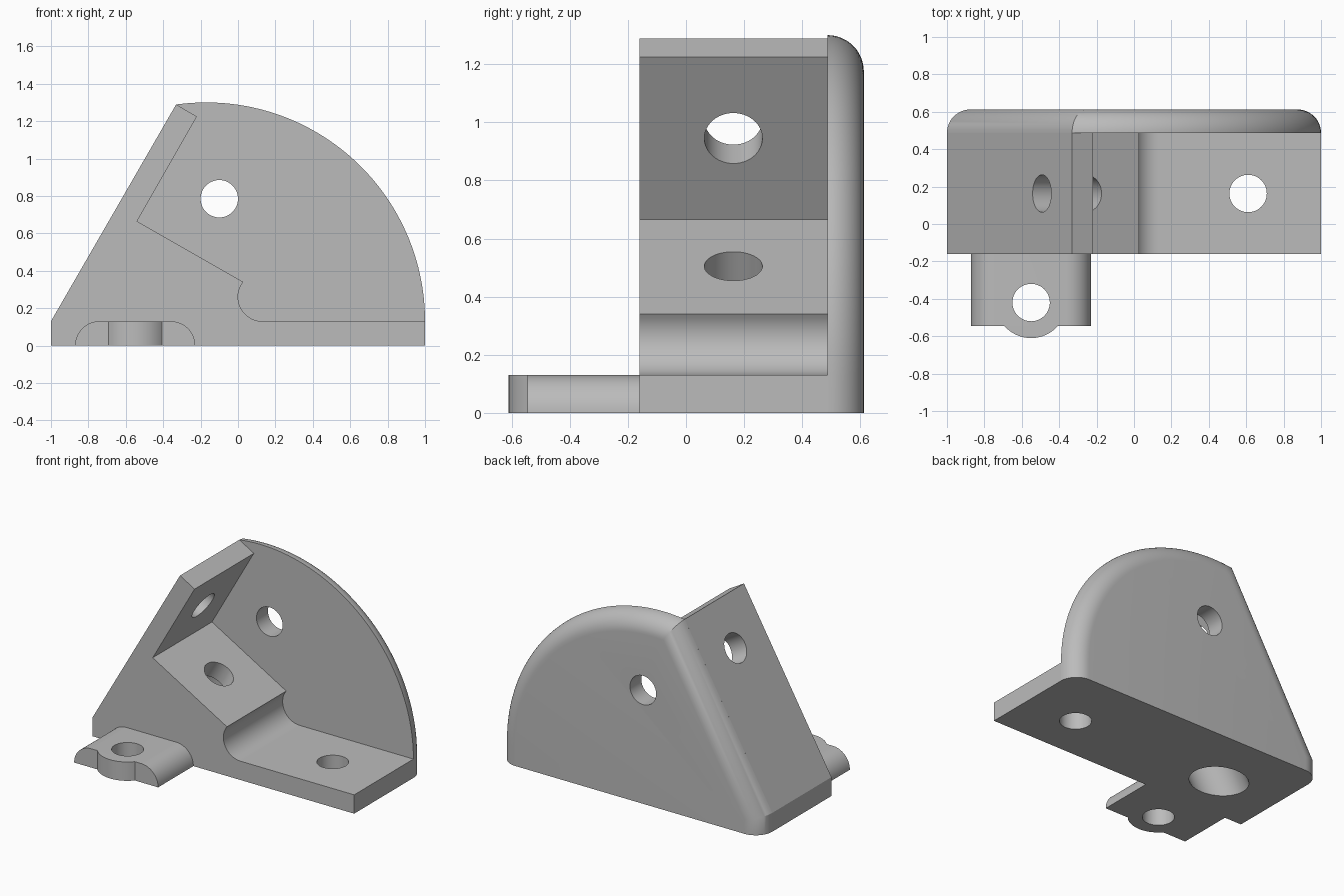
import bpy, bmesh
from math import sin, cos, acos, radians, pi, sqrt
from mathutils import Vector

if "Cube" in bpy.data.objects:
    bpy.data.objects.remove(bpy.data.objects["Cube"])

FRONT, WALL, BACK = -0.16, 0.487, 0.612   # depths of block front, plate front, plate back
THICK, HOLE_R, MID_Y = 0.13, 0.1, 0.163
LEAN = Vector((-cos(pi / 6), 0, 0.5))     # outward direction of the leaning wall
SEAT = Vector((0.5, 0, cos(pi / 6)))      # outward direction of the sloped seat

grey = bpy.data.materials.new("light_grey")
grey.use_nodes = True
colour = (0.5, 0.5, 0.5, 1)
grey.diffuse_color = colour
grey.node_tree.nodes["Principled BSDF"].inputs["Base Color"].default_value = colour


def loft(name, rings):
    """Closed solid through matching rings of points."""
    bm = bmesh.new()
    loops = [[bm.verts.new(p) for p in ring] for ring in rings]
    bm.faces.new(loops[0])
    bm.faces.new(loops[-1])
    n = len(loops[0])
    for a, b in zip(loops, loops[1:]):
        for i in range(n):
            j = (i + 1) % n
            bm.faces.new((a[i], a[j], b[j], b[i]))
    bmesh.ops.recalc_face_normals(bm, faces=bm.faces)
    mesh = bpy.data.meshes.new(name)
    bm.to_mesh(mesh)
    bm.free()
    mesh.materials.append(grey)
    ob = bpy.data.objects.new(name, mesh)
    bpy.context.collection.objects.link(ob)
    return ob


def prism(name, profile, y0, y1):
    return loft(name, [[(x, y, z) for x, z in profile] for y in (y0, y1)])


def arc(cx, cz, r, start, end, steps):
    angles = [radians(start + (end - start) * i / steps) for i in range(steps + 1)]
    return [(cx + r * cos(a), cz + r * sin(a)) for a in angles]


def select(ob):
    bpy.ops.object.select_all(action='DESELECT')
    ob.select_set(True)
    bpy.context.view_layer.objects.active = ob


def drill(ob, start, direction, length, radius):
    """Cut a round hole from start along direction."""
    d = Vector(direction).normalized()
    bpy.ops.mesh.primitive_cylinder_add(
        vertices=48, radius=radius, depth=length, location=Vector(start) + d * length / 2,
        rotation=d.to_track_quat('Z', 'Y').to_euler())
    cutter = bpy.context.object
    cutter.hide_render = True
    cutter.data.materials.append(grey)
    select(ob)
    mod = ob.modifiers.new("hole", 'BOOLEAN')
    mod.operation, mod.solver, mod.object = 'DIFFERENCE', 'EXACT', cutter
    bpy.ops.object.modifier_apply(modifier=mod.name)
    bpy.data.objects.remove(cutter)


def smooth(ob):
    select(ob)
    bpy.ops.object.shade_smooth_by_angle(angle=radians(25))


# Back plate: quarter-round outline, rear rim rounded everywhere but the bottom
CX, ARC_R = -0.17, 1.17
REACH = (CX + 1) * cos(pi / 6)


def plate_ring(inset, y):
    r, reach = ARC_R - inset, REACH - inset
    left = inset - 1
    corner_z = THICK + 2 * (reach + cos(pi / 6) * (left - CX))
    end = 150 - acos(reach / r) * 180 / pi
    outline = [(left, 0), (1 - inset, 0)] + arc(CX, THICK, r, 0, end, 48) + [(left, corner_z)]
    return [(x, y, z) for x, z in outline]


rim = BACK - WALL
steps = 12
turns = [pi / 2 * i / steps for i in range(steps + 1)]
back_plate = loft("back_plate", [plate_ring(rim * (1 - cos(t)), WALL + rim * sin(t)) for t in turns])
drill(back_plate, (-0.1, 0.2, 0.785), (0, 1, 0), 0.8, HOLE_R)
smooth(back_plate)

# Front block: base flange, rounded inner corner, sloped seat and leaning wall
profile = [(-1, 0), (1, 0), (1, THICK)]
profile += arc(0.13, 0.26, 0.13, 270, 142, 16)
profile += [(-0.54, 0.665), (-0.22, 1.225), (-0.331, 1.289), (-1, THICK)]
front_block = prism("front_block", profile, FRONT, WALL)
seat_hole = Vector((-0.26, MID_Y, 0.505))
drill(front_block, (0.61, MID_Y, -0.1), (0, 0, 1), 0.4, HOLE_R)
drill(front_block, Vector((-0.38, MID_Y, 0.945)) - LEAN * 0.1, LEAN, 0.4, HOLE_R)
drill(front_block, seat_hole - SEAT * THICK, -SEAT, 0.8, 0.17)
drill(front_block, seat_hole + SEAT * 0.1, -SEAT, 0.4, HOLE_R)
smooth(front_block)

# Foot tab: rounded top edges, with a round boss on its front end
TAB_X, TAB_Y, TAB_FRONT, BOSS_R, ROUND = -0.55, -0.42, -0.545, 0.19, 0.129
half = 0.32
tab_profile = arc(TAB_X + half - ROUND, 0, ROUND + 0.001, 0, 90, 14)
tab_profile += arc(TAB_X - half + ROUND, 0, ROUND + 0.001, 90, 180, 14)
foot_tab = prism("foot_tab", tab_profile, TAB_FRONT, FRONT)
drill(foot_tab, (TAB_X, TAB_Y, -0.1), (0, 0, 1), 0.4, HOLE_R)
smooth(foot_tab)

# Boss: the circle segment in front of the tab
drop = TAB_Y - TAB_FRONT
swing = acos(drop / BOSS_R) * 180 / pi
segment = arc(TAB_X, TAB_Y, BOSS_R, 270 - swing, 270 + swing, 20)
tab_boss = loft("tab_boss", [[(x, y, z) for x, y in segment] for z in (0, THICK)])
smooth(tab_boss)
